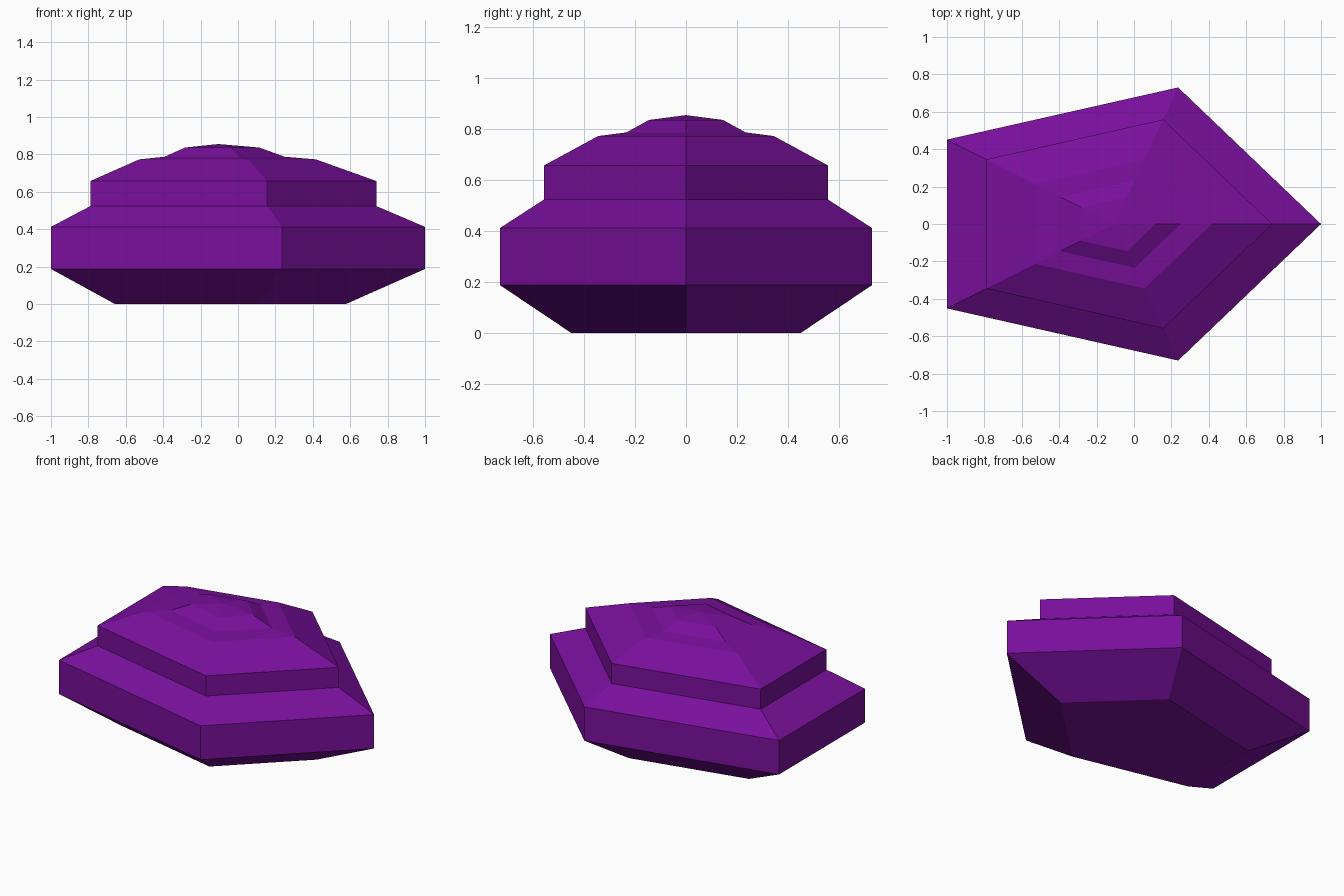
import bpy, bmesh, math

if "Cube" in bpy.data.objects:
    bpy.data.objects.remove(bpy.data.objects["Cube"])

# Stepped five-sided gem: one pentagon, lofted through (scale, height) rings
SIDES = 5
RADIUS_X, RADIUS_Y, CENTRE_X = 1.1056, 0.7676, -0.1056
PROFILE = [(0.618, 0.0), (1.0, 0.187), (1.0, 0.412), (0.765, 0.523),
           (0.765, 0.657), (0.472, 0.773), (0.321, 0.787), (0.199, 0.836)]
APEX_Z = 0.855


def ring(bm, scale, z):
    angles = [2 * math.pi * i / SIDES for i in range(SIDES)]
    return [bm.verts.new((CENTRE_X + RADIUS_X * scale * math.cos(a),
                          RADIUS_Y * scale * math.sin(a), z)) for a in angles]


bm = bmesh.new()
rings = [ring(bm, s, z) for s, z in PROFILE]

# Flat base
bm.faces.new(rings[0][::-1])

# Side bands and ledges
for low, high in zip(rings, rings[1:]):
    for i in range(SIDES):
        j = (i + 1) % SIDES
        bm.faces.new((low[i], low[j], high[j], high[i]))

# Shallow pointed cap
apex = bm.verts.new((CENTRE_X, 0, APEX_Z))
for i in range(SIDES):
    bm.faces.new((rings[-1][i], rings[-1][(i + 1) % SIDES], apex))

bmesh.ops.recalc_face_normals(bm, faces=bm.faces)
mesh = bpy.data.meshes.new("stepped_gem")
bm.to_mesh(mesh)
bm.free()

# Purple material
purple = bpy.data.materials.new("purple")
purple.diffuse_color = (0.19, 0.005, 0.33, 1)
purple.use_nodes = True
purple.node_tree.nodes["Principled BSDF"].inputs["Base Color"].default_value = purple.diffuse_color
mesh.materials.append(purple)
gem = bpy.data.objects.new("stepped_gem", mesh)
bpy.context.collection.objects.link(gem)
